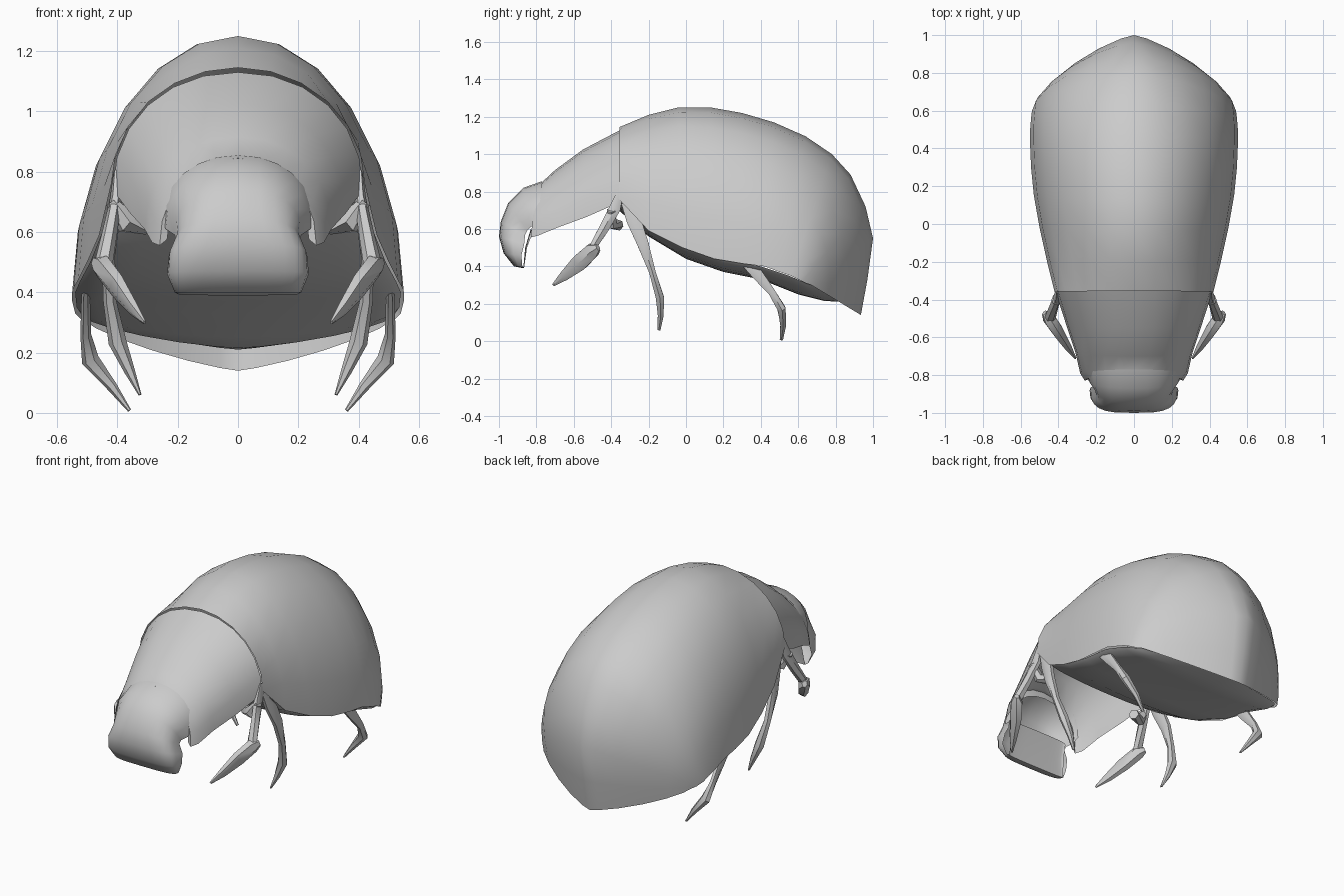
import bpy, bmesh, math
from mathutils import Vector

grey = bpy.data.materials.new("shell grey")
grey.diffuse_color = (0.6, 0.6, 0.6, 1)


def finish(bm, name, angle=50):
    me = bpy.data.meshes.new(name)
    bm.to_mesh(me)
    bm.free()
    me.materials.append(grey)
    ob = bpy.data.objects.new(name, me)
    bpy.context.collection.objects.link(ob)
    bpy.ops.object.select_all(action='DESELECT')
    ob.select_set(True)
    bpy.context.view_layer.objects.active = ob
    bpy.ops.object.shade_smooth_by_angle(angle=math.radians(angle))
    return ob


def bridge(bm, rows, closed=False):
    n = len(rows[0])
    for a, b in zip(rows, rows[1:]):
        for j in range(n if closed else n - 1):
            k = (j + 1) % n
            bm.faces.new((a[j], a[k], b[k], b[j]))


def arches(name, sections, segs=12, angle=50, centre=None):
    """Sheet lofted through arches: (top y, top z, rim half width, rim y, rim z, exponent)."""
    bm = bmesh.new()
    rows = []
    for ty, tz, w, ry, rz, e in sections:
        row = []
        for j in range(segs + 1):
            t = math.pi * j / segs
            c, s = math.cos(t), max(math.sin(t), 0)
            f = s ** e if s > 1e-6 else 0
            x = math.copysign(abs(c) ** e, c) * w if abs(c) > 1e-6 else 0
            row.append(bm.verts.new((x, ry + (ty - ry) * f, rz + (tz - rz) * f)))
        rows.append(row)
    bridge(bm, rows)
    bm.normal_update()
    # turn the sheet so that it faces away from its inner centre
    c = Vector(centre)
    if sum(f.normal.dot(f.calc_center_median() - c) * f.calc_area() for f in bm.faces) < 0:
        bmesh.ops.reverse_faces(bm, faces=bm.faces[:])
    return finish(bm, name, angle)


def limb(name, points, sides=6):
    """Mirrored tapering limbs: each point is (x, y, z, half width in x, half width along the side)."""
    for side, label in ((1, "right"), (-1, "left")):
        bm = bmesh.new()
        ps = [Vector(p[:3]) for p in points]
        rows = []
        for i, p in enumerate(points):
            d = (ps[min(i + 1, len(ps) - 1)] - ps[max(i - 1, 0)]).normalized()
            v = d.cross(Vector((1, 0, 0))).normalized()
            u = v.cross(d).normalized()
            row = []
            for k in range(sides):
                a = math.tau * k / sides
                q = ps[i] + u * math.cos(a) * p[3] + v * math.sin(a) * p[4]
                row.append(bm.verts.new((q.x * side, q.y, max(q.z, 0))))
            rows.append(row)
        bridge(bm, rows, True)
        bm.faces.new(rows[0])
        bm.faces.new(rows[-1])
        bmesh.ops.recalc_face_normals(bm, faces=bm.faces[:])
        finish(bm, f"{label}_{name}", 40)


# domed wing case, ending in a point at the back
arches("wing_case", [
    (-.355, 1.145, .42, -.36, .76, 1), (-.2, 1.21, .46, -.2, .59, 1),
    (-.04, 1.25, .50, -.02, .50, 1), (.13, 1.25, .53, .15, .44, 1),
    (.3, 1.22, .545, .3, .415, 1), (.47, 1.17, .55, .42, .40, 1),
    (.64, 1.095, .55, .5, .37, 1.03), (.78, 1.0, .545, .56, .35, 1.1),
    (.88, .89, .54, .6, .33, 1.2), (.96, .72, .53, .62, .32, 1.35),
    (1.0, .55, .52, .64, .31, 1.5), (.97, .33, .51, .655, .305, 1.55),
    (.935, .14, .50, .67, .30, 1.6)], centre=(0, .3, .6))

# shallow belly closing the wing case from below
arches("belly", [
    (-.36, .70, .40, -.36, .76, 1), (-.2, .56, .45, -.2, .60, 1),
    (0, .44, .49, 0, .50, 1), (.2, .37, .525, .2, .435, 1),
    (.4, .33, .54, .40, .40, 1), (.6, .25, .535, .55, .35, 1.1),
    (.74, .215, .515, .62, .32, 1.4), (.85, .21, .49, .66, .31, 1.6)],
    centre=(0, .3, .9))

# front wall of the abdomen, seen through the open underside
arches("abdomen_front", [
    (-.35, 1.12, .40, -.35, .76, 1), (-.35, .70, .40, -.35, .76, 1)],
    centre=(0, .3, .8))

# neck shield, open below, with a rolled front lip
arches("neck_shield", [
    (-.35, 1.13, .415, -.36, .74, .95), (-.55, 1.025, .36, -.53, .665, .95),
    (-.70, .915, .31, -.68, .61, .95), (-.775, .845, .285, -.79, .565, .95),
    (-.80, .845, .26, -.83, .555, .95), (-.79, .80, .235, -.82, .575, .95)],
    centre=(0, -.5, .6))

# blunt head with a flared snout
arches("head", [
    (-.77, .855, .25, -.79, .64, .95), (-.87, .82, .24, -.83, .61, .9),
    (-.95, .74, .21, -.85, .59, .8), (-.99, .64, .205, -.86, .57, .7),
    (-1.0, .56, .23, -.865, .52, .6), (-.975, .47, .235, -.88, .46, .6),
    (-.92, .40, .21, -.875, .40, .6), (-.87, .39, .20, -.865, .395, .6),
    (-.86, .50, .19, -.85, .50, .6), (-.83, .60, .18, -.82, .58, .6)],
    angle=70, centre=(0, -.87, .6))

# short hip joint behind the neck shield
limb("hip", [(.30, -.36, .62, .03, .03), (.37, -.40, .63, .04, .03),
             (.42, -.40, .70, .02, .025)])

# front leg: thigh, outward knee and flat digging blade
limb("front_thigh", [(.405, -.35, .80, .008, .02), (.405, -.38, .71, .02, .035),
                     (.425, -.44, .60, .025, .03), (.445, -.50, .50, .03, .022)])
limb("front_blade", [(.475, -.47, .50, .015, .02), (.45, -.50, .485, .035, .045),
                     (.40, -.57, .42, .03, .05), (.35, -.65, .35, .02, .03),
                     (.31, -.71, .30, .005, .008)])

# middle leg
limb("middle_leg", [(.40, -.33, .74, .015, .02), (.41, -.28, .65, .02, .045),
                    (.43, -.23, .52, .022, .035), (.425, -.18, .37, .022, .02),
                    (.40, -.14, .235, .03, .025), (.36, -.135, .14, .018, .018),
                    (.325, -.145, .06, .005, .01)])

# hind leg
limb("hind_leg", [(.505, .30, .43, .012, .02), (.505, .38, .36, .015, .035),
                  (.505, .46, .26, .018, .022), (.49, .51, .175, .03, .025),
                  (.42, .52, .09, .018, .018), (.36, .51, .008, .006, .01)])
